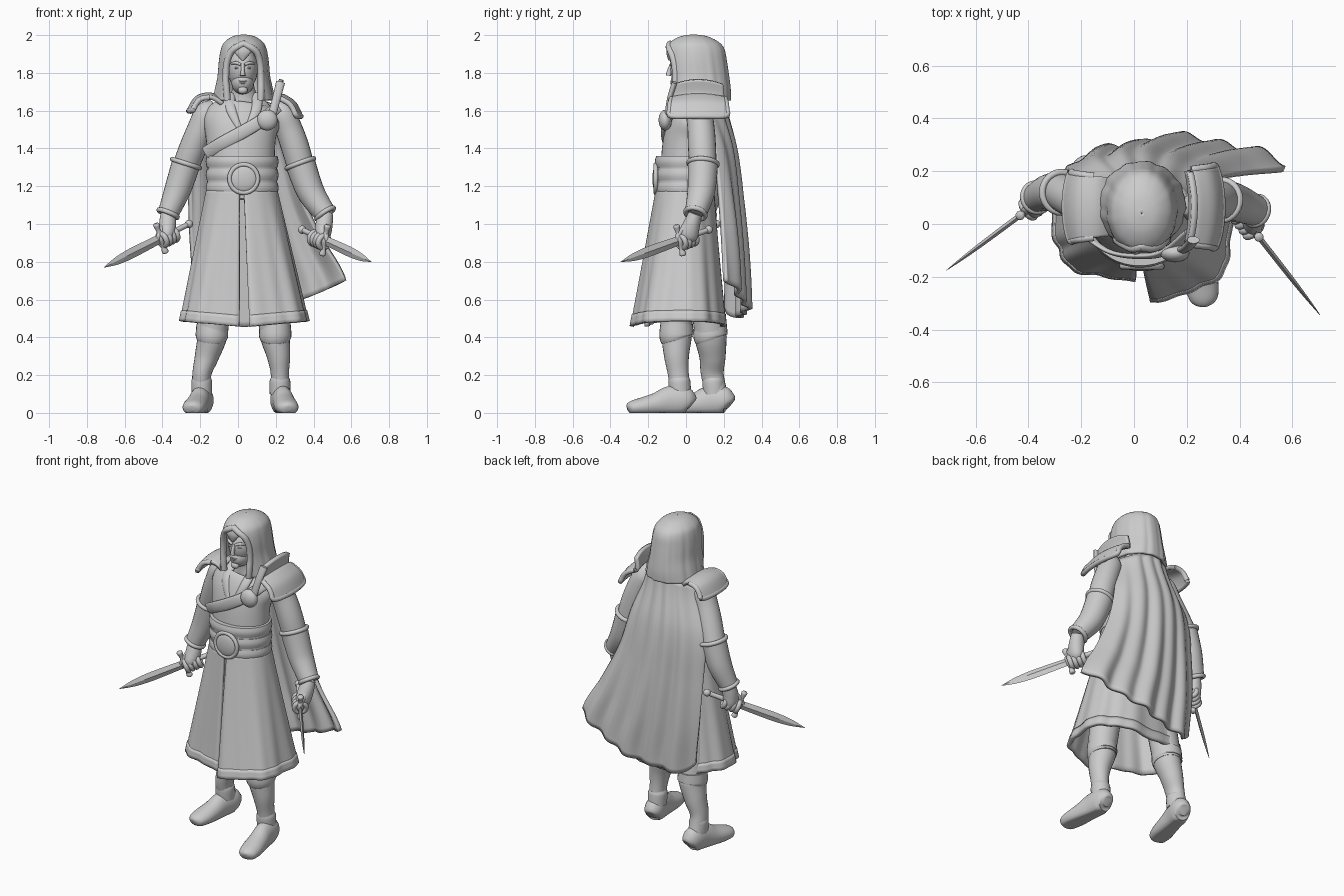
import bpy, bmesh, math
from mathutils import Vector

if "Cube" in bpy.data.objects:
    bpy.data.objects.remove(bpy.data.objects["Cube"])

grey = bpy.data.materials.new("plain grey")
grey.use_nodes = True
grey.diffuse_color = (0.6, 0.6, 0.6, 1)
grey.node_tree.nodes["Principled BSDF"].inputs["Base Color"].default_value = grey.diffuse_color
TAU = math.tau


def mix(rows, t):
    """Smooth interpolation through rows of numbers, t from 0 to 1."""
    n = len(rows) - 1
    i = min(int(t * n), n - 1)
    f = t * n - i
    p = [rows[max(0, min(n, i + k))] for k in (-1, 0, 1, 2)]
    return [b + f * ((c - a) / 2 + f * (a - 2.5 * b + 2 * c - d / 2 + f * (1.5 * (b - c) + (d - a) / 2)))
            for a, b, c, d in zip(*p)]


def finish(name, bm, angle=50):
    bmesh.ops.remove_doubles(bm, verts=bm.verts, dist=.0002)
    bmesh.ops.recalc_face_normals(bm, faces=bm.faces)
    me = bpy.data.meshes.new(name)
    bm.to_mesh(me)
    bm.free()
    me.materials.append(grey)
    ob = bpy.data.objects.new(name, me)
    bpy.context.collection.objects.link(ob)
    bpy.ops.object.select_all(action='DESELECT')
    bpy.context.view_layer.objects.active = ob
    ob.select_set(True)
    bpy.ops.object.shade_smooth_by_angle(angle=math.radians(angle))
    return ob


def tube(name, rows, ref=(0, 1, 0), sides=24, steps=24, floor=False, angle=50):
    """Loft ellipses along a path; each row is x, y, z, radius, second radius."""
    rows = [tuple(r) if len(r) == 5 else tuple(r) + (r[3],) for r in rows]
    bm, rings = bmesh.new(), []
    for k in range(steps + 1):
        t = k / steps
        x, y, z, ra, rb = mix(rows, t)
        tan = Vector(mix(rows, min(1, t + .01))[:3]) - Vector(mix(rows, max(0, t - .01))[:3])
        a = Vector(ref).cross(tan).normalized()
        b = tan.cross(a).normalized()
        ring = []
        for s in range(sides):
            w = TAU * s / sides
            p = Vector((x, y, z)) + a * ra * math.cos(w) + b * rb * math.sin(w)
            if floor:
                p.z = max(p.z, 0)
            ring.append(bm.verts.new(p))
        rings.append(ring)
    for r, q in zip(rings, rings[1:]):
        for s in range(sides):
            bm.faces.new((r[s], r[s - 1], q[s - 1], q[s]))
    bm.faces.new(rings[0])
    bm.faces.new(rings[-1])
    return finish(name, bm, angle)


def sheet(name, f, nu, nv, thick):
    """Grid surface f(u, v) given thickness."""
    bm = bmesh.new()
    g = [[bm.verts.new(f(i / nu, j / nv)) for j in range(nv + 1)] for i in range(nu + 1)]
    for i in range(nu):
        for j in range(nv):
            bm.faces.new((g[i][j], g[i + 1][j], g[i + 1][j + 1], g[i][j + 1]))
    ob = finish(name, bm)
    m = ob.modifiers.new("thickness", 'SOLIDIFY')
    m.thickness, m.offset = thick, 0


def ball(name, loc, size):
    bm = bmesh.new()
    bmesh.ops.create_uvsphere(bm, u_segments=24, v_segments=16, radius=1)
    for v in bm.verts:
        v.co = Vector(c * s for c, s in zip(v.co, size)) + Vector(loc)
    finish(name, bm)


def ring(name, loc, axis, big, small):
    """Torus around an axis."""
    q = Vector(axis).to_track_quat('Z', 'Y')

    def f(u, v):
        r = big + small * math.cos(TAU * v)
        return Vector(loc) + q @ Vector((r * math.cos(TAU * u), r * math.sin(TAU * u), small * math.sin(TAU * v)))
    bm = bmesh.new()
    n, m = 28, 10
    g = [[bm.verts.new(f(i / n, j / m)) for j in range(m)] for i in range(n)]
    for i in range(n):
        for j in range(m):
            bm.faces.new((g[i][j], g[i - 1][j], g[i - 1][j - 1], g[i][j - 1]))
    finish(name, bm)


# Torso, neck and belt
tube("torso", [(.02, -.005, 1.13, .18, .14), (.02, 0, 1.3, .175, .135), (.015, .01, 1.45, .185, .13),
               (.02, .03, 1.55, .2, .12), (.03, .06, 1.625, .15, .1), (.03, .05, 1.67, .08, .07),
               (.03, .03, 1.74, .052, .056)], sides=36, steps=36)
tube("belt", [(.022, -.005, 1.18, .186, .15), (.022, -.005, 1.26, .184, .15), (.022, -.005, 1.35, .182, .148)], sides=40)
for z in (1.19, 1.26, 1.33):
    tube("belt_band", [(.022, -.006, z - .03, .187, .152), (.022, -.006, z, .193, .159),
                       (.022, -.006, z + .03, .187, .152)], sides=40, steps=6)
ball("buckle", (.03, -.16, 1.24), (.07, .018, .07))
ring("buckle_rim", (.03, -.16, 1.24), (0, 1, 0), .075, .012)

# Chest strap, brooch, lapels
tube("chest_strap", [(-.17, -.05, 1.375, .035, .012), (-.08, -.106, 1.43, .035, .012), (.03, -.121, 1.49, .035, .012),
                     (.12, -.105, 1.545, .033, .012), (.21, -.03, 1.62, .03, .012)])
ball("brooch", (.155, -.11, 1.55), (.055, .035, .055))
for s in (-1, 1):
    tube("lapel", [(.03 + s * .07, .02, 1.685, .026, .014), (.03 + s * .065, -.07, 1.6, .026, .014),
                   (.03, -.117, 1.46, .01, .01)])


# Coat skirt: round at the waist, squarer at the hem, split in front
def skirt(u, v, out=0.0):
    gap = .06 - .02 * v
    w = gap + (TAU - 2 * gap) * u
    s, c = [math.copysign(abs(k) ** (1 - .22 * v), k) for k in (math.sin(w), -math.cos(w))]
    x = .02 + .014 * v + s * (.178 + .152 * v + out)
    front = (.25 if s > 0 else .18) if c < 0 else .225
    y = -.005 - .02 * v + c * (.145 + (front - .145) * v + out)
    fold = v * (.008 * math.sin(7 * w + 1) + .004 * math.sin(16 * w))
    hem = .455 + .03 * abs(s)
    return (x + s * fold, y + c * fold, 1.19 + (hem - 1.19) * v)


sheet("coat_skirt", skirt, 96, 24, .018)
sheet("coat_hem", lambda u, v: skirt(u, .92 + .08 * v, .003), 96, 3, .02)

# Legs and boots
legs = {
    "left": ([(.15, -.03, .85, .09), (.19, -.05, .5, .085), (.197, -.05, .4, .078, .08), (.215, -.05, .3, .062, .066),
              (.222, -.04, .2, .048, .055), (.225, -.025, .08, .052, .055)], (.222, .03), (.268, -.31)),
    "right": ([(-.1, .07, .85, .09), (-.13, .12, .5, .085), (-.138, .13, .4, .078, .085), (-.165, .14, .3, .064, .07),
               (-.192, .14, .2, .05, .06), (-.19, .17, .08, .052, .055)], (-.177, .235), (-.245, -.1)),
}
# Boot profile: place along the foot, half width, centre height, half height
boot = [(.0, .03, .045, .03), (.04, .05, .055, .06), (.15, .058, .065, .08), (.35, .056, .06, .08), (.55, .06, .045, .062),
        (.75, .063, .034, .05), (.9, .056, .028, .04), (.97, .04, .025, .03), (1, .015, .022, .015)]
for side, (rows, heel, toe) in legs.items():
    tube(side + "_leg", rows, steps=36)
    tube(side + "_boot", [(heel[0] + (toe[0] - heel[0]) * t, heel[1] + (toe[1] - heel[1]) * t, z, a, b)
                          for t, a, z, b in boot], ref=(0, 0, 1), steps=32, floor=True)
    x, y = rows[2][:2]
    tube(side + "_knee_cuff", [(x, y + .005, .385, .078, .083), (x, y, .41, .086, .091), (x, y, .47, .082, .086)])
    x, y = rows[4][:2]
    tube(side + "_boot_top", [(x, y + .005, .19, .046, .052), (x, y + .005, .165, .055, .058), (x, y + .01, .1, .054, .058)])


# Daggers
def dagger(side, pommel, tip):
    p, q = Vector(pommel), Vector(tip)
    d = (q - p).normalized()
    up = (Vector((0, 0, 1)) - d * d.z).normalized()
    at = lambda t: tuple(p.lerp(q, t))
    z = (0, 0, 1)
    tube(side + "_dagger_grip", [at(0) + (.014,), at(.3) + (.016,)], ref=z, sides=12, steps=4)
    ball(side + "_dagger_pommel", p, (.022, .022, .022))
    g = p.lerp(q, .33)
    tube(side + "_dagger_guard", [tuple(g + up * h) + (r,) for h, r in
                                  ((-.085, .012), (-.075, .018), (-.04, .012), (0, .02), (.04, .012), (.075, .018), (.085, .012))],
         ref=d, sides=12)
    tube(side + "_dagger_blade", [at(.3) + (.01, .024), at(.5) + (.01, .027), at(.7) + (.009, .028),
                                  at(.86) + (.006, .02), at(1) + (.001, .001)], ref=z, sides=4, angle=20)
    return p, d


# Arms, bracers, hands
arms = {
    "left": ([(.19, .07, 1.63, .03), (.23, .07, 1.59, .066), (.27, .08, 1.5, .072), (.305, .085, 1.4, .074), (.33, .09, 1.31, .072)],
             [(.33, .09, 1.32, .08), (.385, .08, 1.17, .073), (.462, .05, 1.055, .058)], (.45, .01, .94),
             (.34, .12, .97), (.705, -.345, .80)),
    "right": ([(-.12, .07, 1.63, .03), (-.16, .07, 1.59, .066), (-.2, .08, 1.5, .07), (-.24, .1, 1.4, .072), (-.275, .12, 1.31, .07)],
              [(-.275, .12, 1.32, .076), (-.32, .12, 1.18, .07), (-.37, .1, 1.055, .055)], (-.375, .075, .94),
              (-.26, .16, 1.0), (-.71, -.175, .77)),
}
for side, (upper, fore, hand, pommel, tip) in arms.items():
    tube(side + "_upper_arm", upper)
    tube(side + "_bracer", fore)
    for name, i, j, r in (("elbow_cuff", 0, 1, .076), ("wrist_cuff", 2, 1, .053)):
        a, b = Vector(fore[i][:3]), Vector(fore[j][:3])
        ring(f"{side}_{name}", a, b - a, r, .013)
    w = Vector(fore[2][:3])
    h = Vector(hand)
    p, d = dagger(side, pommel, tip)
    tube(side + "_hand", [tuple(w) + (.04, .035), tuple(w.lerp(h, .5)) + (.045, .045),
                          tuple(h) + (.04, .052), tuple(h + (h - w) * .3) + (.02, .03)])
    grip = p + d * (h - p).dot(d)
    for k in range(4):
        ring(side + "_finger", grip + d * (.026 * (k - 1.7)) - Vector((0, 0, .012)), d, .034, .015)
    tube(side + "_thumb", [tuple(w.lerp(h, .4) + d * .03) + (.016,), tuple(grip + d * .055 + Vector((0, 0, .03))) + (.015,),
                           tuple(grip + d * .07) + (.008,)], sides=12, steps=10)

# Shoulder pads: outline from neck to arm, front y, back y
pads = {
    "left": ([(.23, 1.765), (.218, 1.69), (.25, 1.672), (.3, 1.635), (.335, 1.565)], -.065, .195),
    "right": ([(-.09, 1.66), (-.15, 1.685), (-.22, 1.665), (-.262, 1.595)], -.04, .17),
}
for side, (prof, y0, y1) in pads.items():
    def pad(u, v):
        x, z = mix(prof, v)
        k = 2 * u - 1
        return (x * (1 - .07 * k * k), (y0 + y1) / 2 + k * ((y1 - y0) / 2 + .025 * v), z - .025 * k * k * (1 - v))
    sheet(side + "_shoulder_pad", pad, 24, 20, .024)
    rim = [pad(0, .4 + .09 * k) for k in range(7)] + [pad(k / 8, .97) for k in range(1, 8)] + \
          [pad(1, .94 - .09 * k) for k in range(7)]
    tube(side + "_pad_rim", [tuple(p) + (.015,) for p in rim], ref=(.3, .2, 1), sides=10, steps=50)
tube("pad_front_lip", [(.225, -.06, 1.75, .024, .014), (.205, -.085, 1.67, .022, .014), (.18, -.1, 1.575, .022, .014)])

# Head and face
fx = .025
ball("head", (fx, .025, 1.82), (.08, .108, .115))
ball("jaw", (fx, -.002, 1.75), (.06, .08, .065))
ball("chin", (fx, -.066, 1.708), (.026, .018, .02))
tube("nose", [(fx, -.074, 1.845, .01, .012), (fx, -.09, 1.8, .011, .014), (fx, -.092, 1.785, .016, .012)], sides=12, steps=8)
ball("upper_lip", (fx, -.076, 1.756), (.022, .007, .005))
ball("lower_lip", (fx, -.076, 1.746), (.019, .007, .005))
for s in (-1, 1):
    ball("eye", (fx + s * .03, -.067, 1.826), (.014, .01, .006))
    tube("eyebrow", [(fx + s * .01, -.08, 1.843, .007), (fx + s * .035, -.072, 1.853, .009),
                     (fx + s * .06, -.048, 1.85, .006)], sides=10, steps=8)
tube("hood_peak", [(fx, -.075, 1.95, .05, .02), (fx, -.088, 1.91, .044, .016), (fx, -.085, 1.865, .006, .008)])

# Hood: height, centre y, half width, half depth, front opening angle
hood_rows = [(1.995, .04, .001, .001, 0), (1.985, .042, .055, .068, 0), (1.955, .045, .097, .125, 0),
             (1.92, .047, .113, .149, .55), (1.86, .05, .123, .158, .78), (1.78, .058, .13, .162, .8),
             (1.71, .066, .145, .162, .68), (1.655, .07, .157, .158, .6)]


def hood(u, v):
    z, cy, rx, ry, gap = mix(hood_rows, v)
    gap = max(gap, 0)
    w = gap + (TAU - 2 * gap) * u
    s, c = math.sin(w), -math.cos(w)
    k = 1 + .015 * v * (math.sin(13 * w) + .6 * math.sin(22 * w))
    return (.03 + s * rx * k, cy + c * ry * k, z)


sheet("hood", hood, 72, 32, .018)
arch = [hood(0, 1 - .7 * k / 9) for k in range(10)]
arch += [hood(1, .3 + .7 * k / 9) for k in range(10)]
tube("hood_edge", [tuple(p) + (.018, .02) for p in arch], sides=12, steps=60)

# Cape: left edge x, right edge x, middle y down its length
cape_rows = [(-.16, .2, .19), (-.25, .265, .255), (-.255, .33, .285), (-.245, .44, .306), (-.22, .57, .315)]


def cape(u, v):
    xl, xr, y = mix(cape_rows, v)
    fold = (.004 + .01 * v) * (math.sin(34 * u + 3 * v) + .8 * math.sin(15 * u + 1 - v))
    bottom = .5 + .2 * u * u + .06 * max(0, 1 - u / .12) ** 2
    top = 1.67 - .05 * (2 * u - 1) ** 2
    return (xl + (xr - xl) * u, y - .105 * abs(2 * u - 1) ** 2.5 + fold, top + (bottom - top) * v)


sheet("cape", cape, 90, 40, .024)
